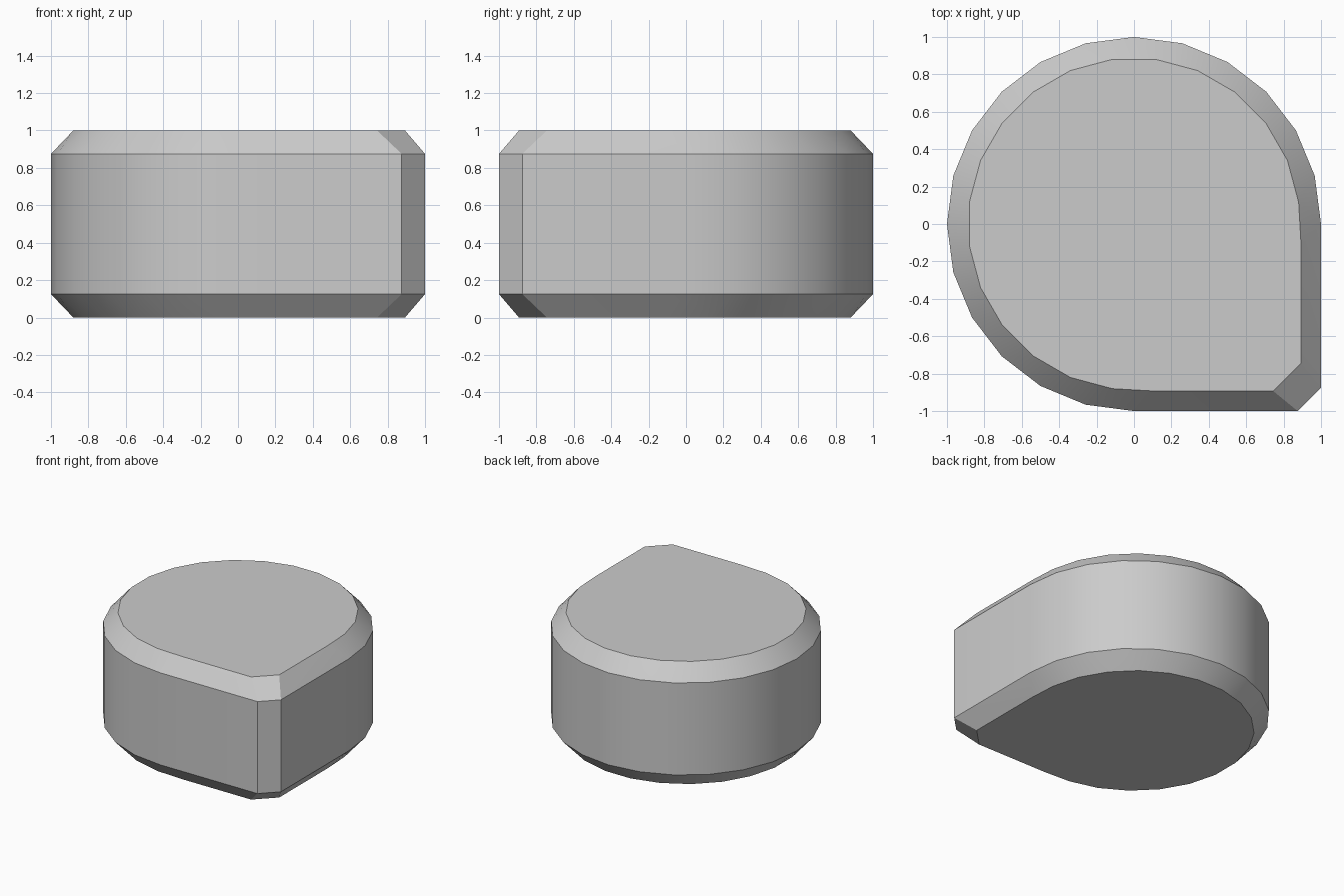
import bpy, bmesh
from math import sin, cos, radians

if "Cube" in bpy.data.objects:
    bpy.data.objects.remove(bpy.data.objects["Cube"])


def arc(radius, start, end, step=15.0):
    count = round((end - start) / step)
    return [(radius * cos(radians(start + step * i)),
             radius * sin(radians(start + step * i))) for i in range(count + 1)]


# Round outline with one clipped square corner: wide band and smaller end caps
band = arc(1.0, 0, 270) + [(0.875, -1), (1, -0.875)]
cap = arc(0.888, 7.5, 262.5) + [(0.11, -0.893), (0.744, -0.893),
                                (0.893, -0.744), (0.893, -0.11)]

# Chamfered solid wrapped around the four outlines
bm = bmesh.new()
for outline, heights in ((band, (0.125, 0.875)), (cap, (0, 1))):
    for z in heights:
        for x, y in outline:
            bm.verts.new((x, y, z))
bmesh.ops.convex_hull(bm, input=bm.verts[:])
bmesh.ops.dissolve_limit(bm, angle_limit=radians(0.5),
                         verts=bm.verts[:], edges=bm.edges[:])
bmesh.ops.recalc_face_normals(bm, faces=bm.faces[:])

mesh = bpy.data.meshes.new("teardrop_block")
bm.to_mesh(mesh)
bm.free()
block = bpy.data.objects.new("teardrop_block", mesh)
bpy.context.collection.objects.link(block)

# Smooth round sides, crisp chamfer edges
bpy.context.view_layer.objects.active = block
block.select_set(True)
bpy.ops.object.shade_smooth_by_angle(angle=radians(30))
